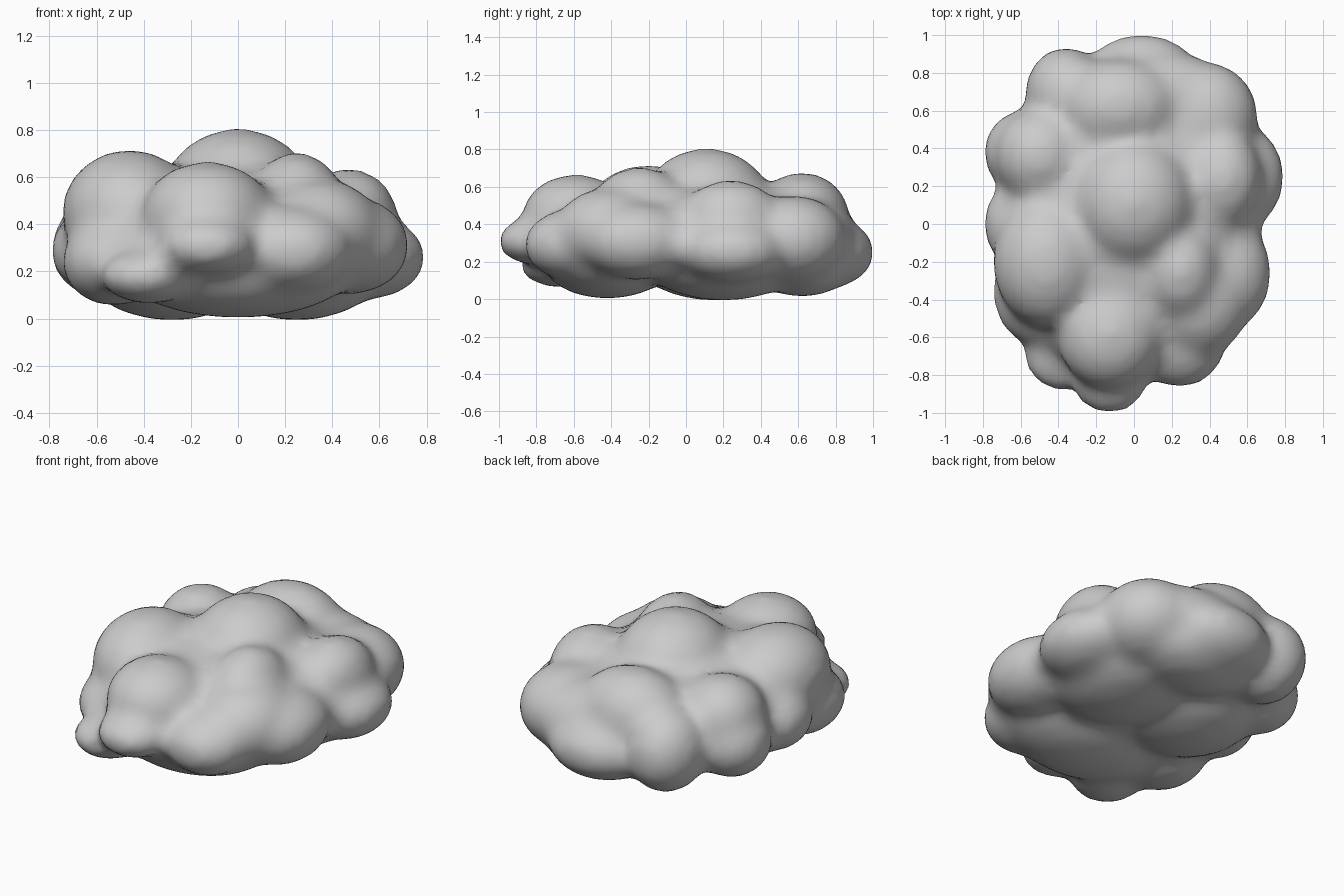
import bpy, bmesh
from mathutils import Matrix, Vector

cube = bpy.data.objects.get("Cube")
if cube:
    bpy.data.objects.remove(cube, do_unlink=True)

grey = bpy.data.materials.new("cloud_grey")
grey.use_nodes = True
colour = (0.6, 0.6, 0.6, 1)
grey.diffuse_color = colour
grey.node_tree.nodes["Principled BSDF"].inputs["Base Color"].default_value = colour

SWELL = 0.008  # makes up for the shrinkage of the smoothing


def add_puff(bm, centre, radii):
    """Add one ellipsoid puff to the cloud."""
    matrix = Matrix.Translation(centre) @ Matrix.Diagonal([r + SWELL for r in radii] + [1])
    bmesh.ops.create_icosphere(bm, subdivisions=4, radius=1, matrix=matrix)


def add_filling(bm, centre, scale):
    """Add a shrunken hull of all the puffs, which fills the deep gaps."""
    hull = bm.copy()
    result = bmesh.ops.convex_hull(hull, input=hull.verts)
    inside = set(result["geom_interior"]) | set(result["geom_unused"])
    bmesh.ops.delete(hull, geom=[v for v in inside if isinstance(v, bmesh.types.BMVert)],
                     context="VERTS")
    bmesh.ops.scale(hull, vec=scale, space=Matrix.Translation(-centre), verts=hull.verts)
    filling = bpy.data.meshes.new("filling")
    hull.to_mesh(filling)
    hull.free()
    bm.from_mesh(filling)
    bpy.data.meshes.remove(filling)


# Puffs as centre and radii
crown = [
    ((0, .11, .5), (.32, .34, .3)),
    ((-.08, .62, .43), (.32, .25, .24)),
    ((-.46, -.2, .45), (.28, .34, .26)),
    ((.25, -.25, .46), (.2, .26, .24)),
    ((-.13, -.59, .44), (.27, .28, .22)),
    ((.47, .24, .43), (.2, .26, .2)),
    ((-.5, .36, .42), (.23, .24, .22)),
]
rim = [
    ((.04, .73, .25), (.32, .27, .19)),
    ((.1, .66, .32), (.46, .25, .22)),
    ((.38, .57, .32), (.27, .28, .23)),
    ((-.36, .69, .3), (.21, .24, .24)),
    ((.55, .25, .26), (.24, .28, .17)),
    ((.48, -.26, .31), (.24, .3, .2)),
    ((.34, -.4, .36), (.27, .3, .23)),
    ((.24, -.62, .29), (.24, .24, .18)),
    ((-.13, -.81, .31), (.2, .19, .12)),
    ((-.38, -.68, .18), (.2, .2, .11)),
    ((-.53, -.36, .24), (.21, .27, .18)),
    ((-.61, 0, .29), (.18, .22, .17)),
    ((-.57, .38, .29), (.22, .22, .2)),
]
base = [
    ((-.28, .15, .2), (.36, .4, .2)),
    ((.25, .2, .2), (.35, .42, .2)),
    ((0, -.42, .2), (.48, .34, .19)),
    ((.1, .62, .18), (.36, .26, .16)),
]

bm = bmesh.new()
for centre, radii in crown + rim + base:
    add_puff(bm, centre, radii)
add_filling(bm, Vector((0, 0, .3)), (.89, .89, .75))
mesh = bpy.data.meshes.new("cloud")
bm.to_mesh(mesh)
bm.free()
cloud = bpy.data.objects.new("cloud", mesh)
bpy.context.collection.objects.link(cloud)

# Fuse the puffs and soften the creases between them
remesh = cloud.modifiers.new("fuse", "REMESH")
remesh.mode = "VOXEL"
remesh.voxel_size = 0.035
remesh.use_smooth_shade = True
soften = cloud.modifiers.new("soften", "SMOOTH")
soften.factor = 0.5
soften.iterations = 14
bpy.context.view_layer.update()
graph = bpy.context.evaluated_depsgraph_get()
cloud_mesh = bpy.data.meshes.new_from_object(cloud.evaluated_get(graph))
cloud.modifiers.clear()
cloud.data = cloud_mesh
bpy.data.meshes.remove(mesh)
cloud_mesh.materials.clear()
cloud_mesh.materials.append(grey)
cloud_mesh.shade_smooth()
